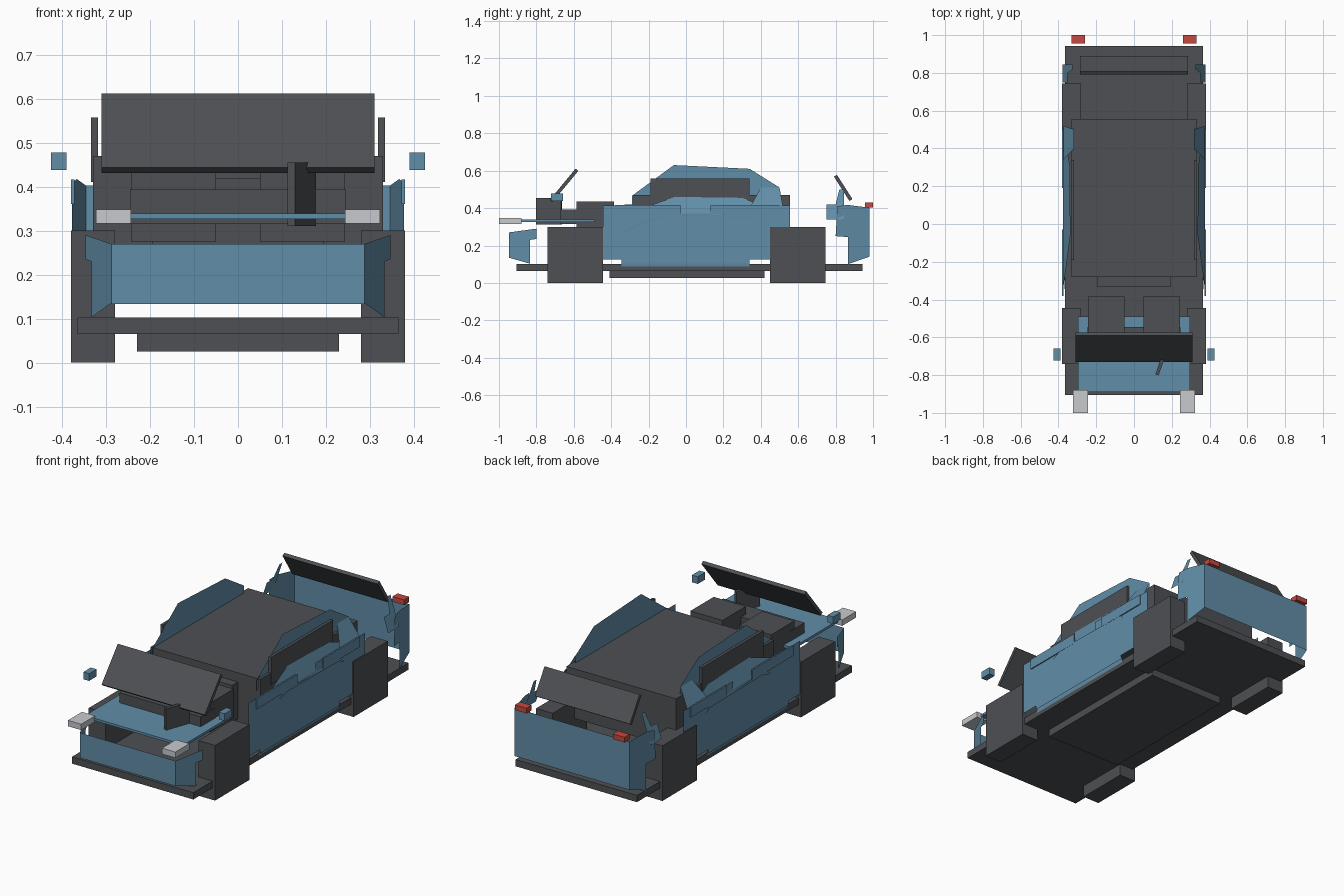
import bpy
import bmesh
from math import atan2, hypot
from mathutils import Matrix, Vector

default = bpy.data.objects.get("Cube")
if default:
    bpy.data.objects.remove(default)


def material(name, r, g, b):
    m = bpy.data.materials.new(name)
    m.use_nodes = True
    m.diffuse_color = (r, g, b, 1)
    bsdf = m.node_tree.nodes["Principled BSDF"]
    bsdf.inputs["Base Color"].default_value = (r, g, b, 1)
    bsdf.inputs["Roughness"].default_value = 0.7
    return m


BLUE = material("steel blue", 0.12, 0.27, 0.39)
DARK = material("charcoal", 0.075, 0.08, 0.087)
LAMP = material("lamp grey", 0.58, 0.59, 0.62)
RED = material("tail red", 0.55, 0.065, 0.05)


def finish(name, bm, mat):
    mesh = bpy.data.meshes.new(name)
    bm.to_mesh(mesh)
    bm.free()
    mesh.materials.append(mat)
    ob = bpy.data.objects.new(name, mesh)
    bpy.context.scene.collection.objects.link(ob)
    return ob


def box(name, mat, x, y, z):
    """Box from (min, max) ranges."""
    bm = bmesh.new()
    size = [r[1] - r[0] for r in (x, y, z)]
    mid = [(r[1] + r[0]) / 2 for r in (x, y, z)]
    bmesh.ops.create_cube(bm, size=1, matrix=Matrix.Translation(mid) @ Matrix.Diagonal(size + [1]))
    return finish(name, bm, mat)


def pair(name, mat, x, y, z):
    box("left_" + name, mat, x, y, z)
    box("right_" + name, mat, (-x[1], -x[0]), y, z)


def slab(name, mat, half_width, low, high, thick):
    """Tilted pane between two (y, z) points."""
    dy, dz = high[0] - low[0], high[1] - low[1]
    bm = bmesh.new()
    place = Matrix.Translation((0, (low[0] + high[0]) / 2, (low[1] + high[1]) / 2))
    turn = Matrix.Rotation(atan2(dz, dy), 4, 'X')
    size = Matrix.Diagonal((2 * half_width, hypot(dy, dz), thick, 1))
    bmesh.ops.create_cube(bm, size=1, matrix=place @ turn @ size)
    finish(name, bm, mat)


def sheets(name, outline, x_at):
    """Mirrored thin body sheets: (y, z) outline, x given by a rule."""
    for side, label in ((1, "left_"), (-1, "right_")):
        bm = bmesh.new()
        points = [bm.verts.new((side * x_at(y, z), y, z)) for y, z in outline]
        face = bm.faces.new(points)
        face.normal_update()
        if face.normal.x * side < 0:
            face.normal_flip()
        finish(label + name, bm, BLUE)


def ramp(a, xa, b, xb):
    return lambda t: xa + (xb - xa) * (t - a) / (b - a)


def end_panel(name, half_width, y, z0, z1):
    """Upright sheet across the front or back."""
    bm = bmesh.new()
    ring = [(-half_width, z0), (half_width, z0), (half_width, z1), (-half_width, z1)]
    face = bm.faces.new([bm.verts.new((x, y, z)) for x, z in ring])
    face.normal_update()
    if face.normal.y * y < 0:
        face.normal_flip()
    finish(name, bm, BLUE)


# Chassis and wheels
box("floor_plate", DARK, (-.365, .365), (-.905, .943), (.065, .102))
box("underbody", DARK, (-.23, .23), (-.41, .42), (.025, .065))
pair("front_wheel", DARK, (.28, .38), (-.74, -.445), (0, .3))
pair("rear_wheel", DARK, (.28, .38), (.45, .745), (0, .3))

# Cabin and interior
box("cabin", DARK, (-.33, .33), (-.28, .557), (.2, .47))
box("cabin_front_step", DARK, (-.195, .195), (-.33, -.28), (.22, .42))
box("dashboard", DARK, (-.245, .245), (-.67, -.545), (.315, .393))
pair("seat", DARK, (.05, .243), (-.585, -.385), (.275, .435))
pair("side_window", DARK, (.318, .334), (-.19, .34), (.41, .557))
wheel = box("steering_wheel", DARK, (-.009, .009), (-.071, .071), (-.072, .072))
wheel.matrix_world = Matrix.Translation((.145, -.732, .383)) @ Matrix.Rotation(-.34, 4, 'Z')

# Glass panes
slab("windscreen", DARK, .31, (-.722, .437), (-.583, .605), .019)
slab("rear_glass", DARK, .286, (.882, .443), (.799, .573), .019)

# Bonnet, lamps and mirrors
box("bonnet", BLUE, (-.297, .297), (-.89, -.49), (.326, .339))
pair("headlamp", LAMP, (.243, .323), (-1, -.88), (.316, .348))
pair("tail_lamp", RED, (.26, .33), (.956, 1), (.402, .43))
pair("mirror", BLUE, (.39, .425), (-.722, -.658), (.438, .477))

# Front bumper with swept corners
end_panel("front_bumper", .288, -.947, .133, .27)
bumper_x = ramp(-.947, .288, -.80, .347)
sheets("bumper_corner", [(-.947, .27), (-.80, .29), (-.80, .235), (-.835, .23), (-.835, .103), (-.947, .135)],
       lambda y, z: bumper_x(y))

# Rear panel with swept corners
end_panel("rear_panel", .345, .98, .14, .402)
rear_x = ramp(.98, .345, .80, .378)
sheets("rear_corner", [(.98, .402), (.865, .417), (.81, .41), (.80, .25), (.865, .245), (.865, .1), (.98, .14)],
       lambda y, z: rear_x(y))
flap_x = ramp(.34, .378, .5, .325)
sheets("rear_flap", [(.75, .34), (.845, .34), (.845, .5), (.82, .5), (.80, .42), (.75, .42)],
       lambda y, z: flap_x(z))

# Doors, with a notch in the top edge
door_x = ramp(.08, .364, .16, .374)
sheets("door_panel", [(-.445, .415), (-.445, .125), (-.345, .125), (-.345, .103), (.34, .103), (.34, .125),
                      (.555, .125), (.555, .415), (.13, .415), (.13, .37), (-.03, .37), (-.03, .415)],
       lambda y, z: .374)
sheets("door_sill", [(-.345, .08), (.34, .08), (.34, .12), (-.345, .12)], lambda y, z: door_x(z))
pair("front_waist_strip", BLUE, (.372, .38), (-.38, -.03), (.36, .416))
pair("rear_waist_strip", BLUE, (.372, .38), (.19, .5), (.36, .416))
crease_x = ramp(.27, .375, .4, .381)
sheets("door_crease", [(-.36, .27), (-.32, .272), (-.12, .355), (.33, .35), (.38, .325), (.34, .36), (-.13, .37)],
       lambda y, z: crease_x(z))

# Shoulders and pillars lean in to the roof line
shoulder_x = ramp(.36, .376, .465, .335)
sheets("shoulder", [(-.35, .36), (-.06, .46), (.3, .455), (.42, .41), (.42, .36)], lambda y, z: shoulder_x(z))
pillar_x = ramp(.4, .374, .51, .317)
sheets("rear_pillar", [(.34, .4), (.52, .4), (.5, .51), (.4, .51)], lambda y, z: pillar_x(z))
sheets("roof_side", [(-.29, .465), (-.065, .63), (.34, .61), (.5, .51), (.5, .41), (-.29, .41)],
       lambda y, z: .315)
